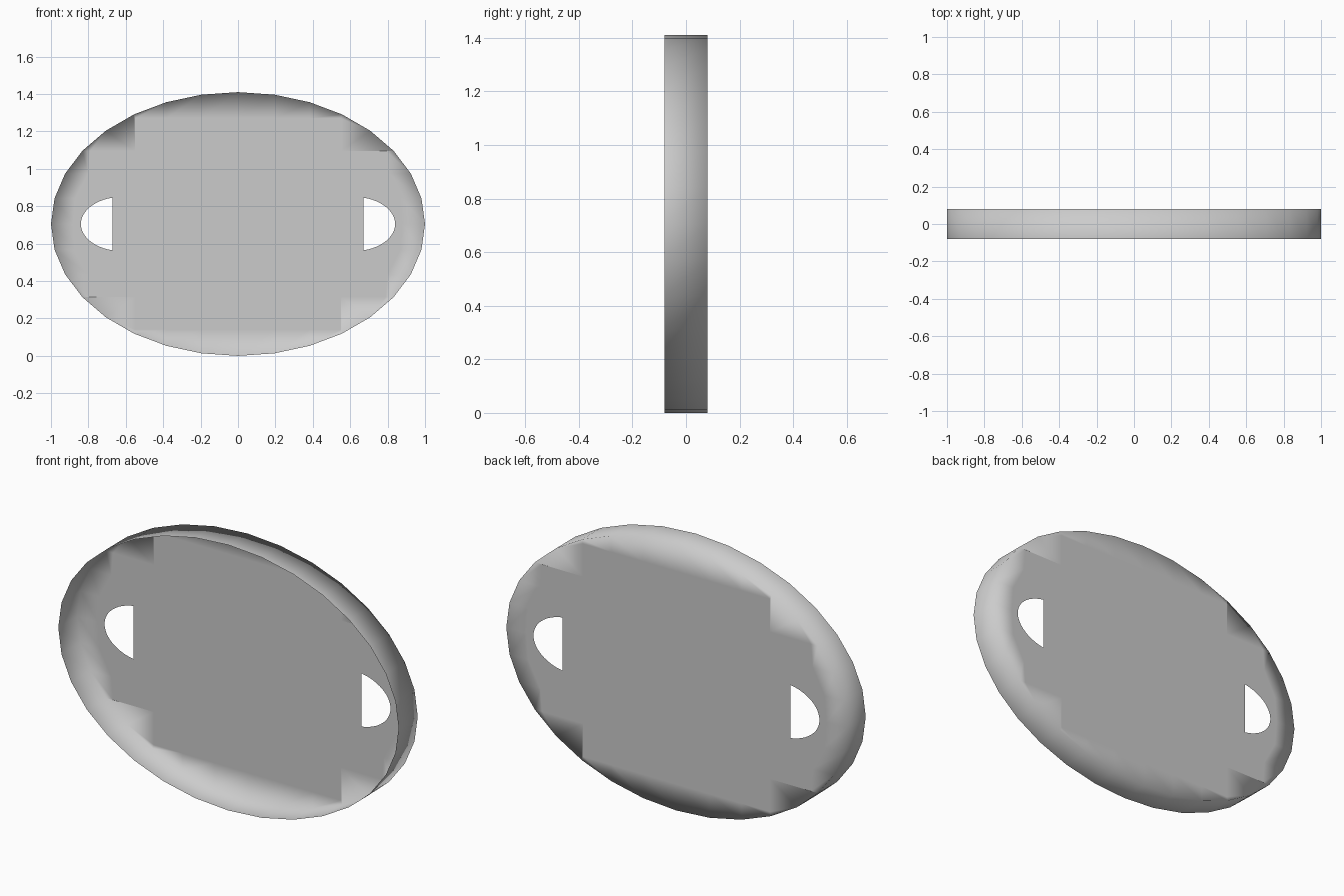
import bpy, bmesh
from math import sin, cos, pi, asin, sqrt

if "Cube" in bpy.data.objects:
    bpy.data.objects.remove(bpy.data.objects["Cube"])

N = 32                       # sides of the oval
A, B, ZC = 1.0, 0.705, 0.705  # half width, half height, centre height
Y0, Y1 = -0.08, 0.08         # open front lip, closed floor at the back

bm = bmesh.new()


def sign(v):
    return 1 if v > 1e-6 else -1 if v < -1e-6 else 0


def loop_edges(verts):
    edges = []
    for i, v in enumerate(verts):
        pair = (v, verts[(i + 1) % len(verts)])
        edges.append(bm.edges.get(pair) or bm.edges.new(pair))
    return edges


def bridge(a, b):
    for i in range(len(a)):
        j = (i + 1) % len(a)
        bm.faces.new((a[i], a[j], b[j], b[i]))


# flat part of the floor is a stepped cross inside the oval (one quadrant)
quadrant = [(0.88, 0.0), (0.87, 0.137), (0.80, 0.27), (0.79, 0.39), (0.55, 0.39),
            (0.55, 0.565), (0.383, 0.565), (0.195, 0.565), (0.0, 0.565)]

lip, back, inner = [], [], []
for i in range(N):
    a = 2 * pi * i / N
    x, z = A * cos(a), B * sin(a)
    lip.append(bm.verts.new((x, Y0, ZC + z)))
    back.append(bm.verts.new((x, Y1, ZC + z)))
    k = i % 16
    qx, qz = quadrant[k if k <= 8 else 16 - k]
    inner.append(bm.verts.new((sign(x) * qx, Y1, ZC + sign(z) * qz)))

# side wall and outer band of the floor
bridge(lip, back)
bridge(back, inner)

# D-shaped handle openings, mirrored left and right
edges = loop_edges(inner)
cx, ra, rb, x_flat = 0.62, 0.22, 0.145, 0.67
t0 = asin(sqrt(1 - ((x_flat - cx) / ra) ** 2))
for side in (-1, 1):
    hole = []
    for i in range(25):
        t = -t0 + 2 * t0 * i / 24
        hole.append(bm.verts.new((side * (cx + ra * cos(t)), Y1, ZC + rb * sin(t))))
    edges += loop_edges(hole)

# fill the floor around the openings
bmesh.ops.triangle_fill(bm, use_beauty=True, edges=edges, normal=(0, 1, 0))
bmesh.ops.recalc_face_normals(bm, faces=bm.faces)
flat = max(bm.faces, key=lambda f: abs(f.normal.y))
if flat.normal.y < 0:
    bmesh.ops.reverse_faces(bm, faces=bm.faces)
for f in bm.faces:
    f.smooth = True

mesh = bpy.data.meshes.new("oval_tray")
bm.to_mesh(mesh)
bm.free()
bpy.context.collection.objects.link(bpy.data.objects.new("oval_tray", mesh))
